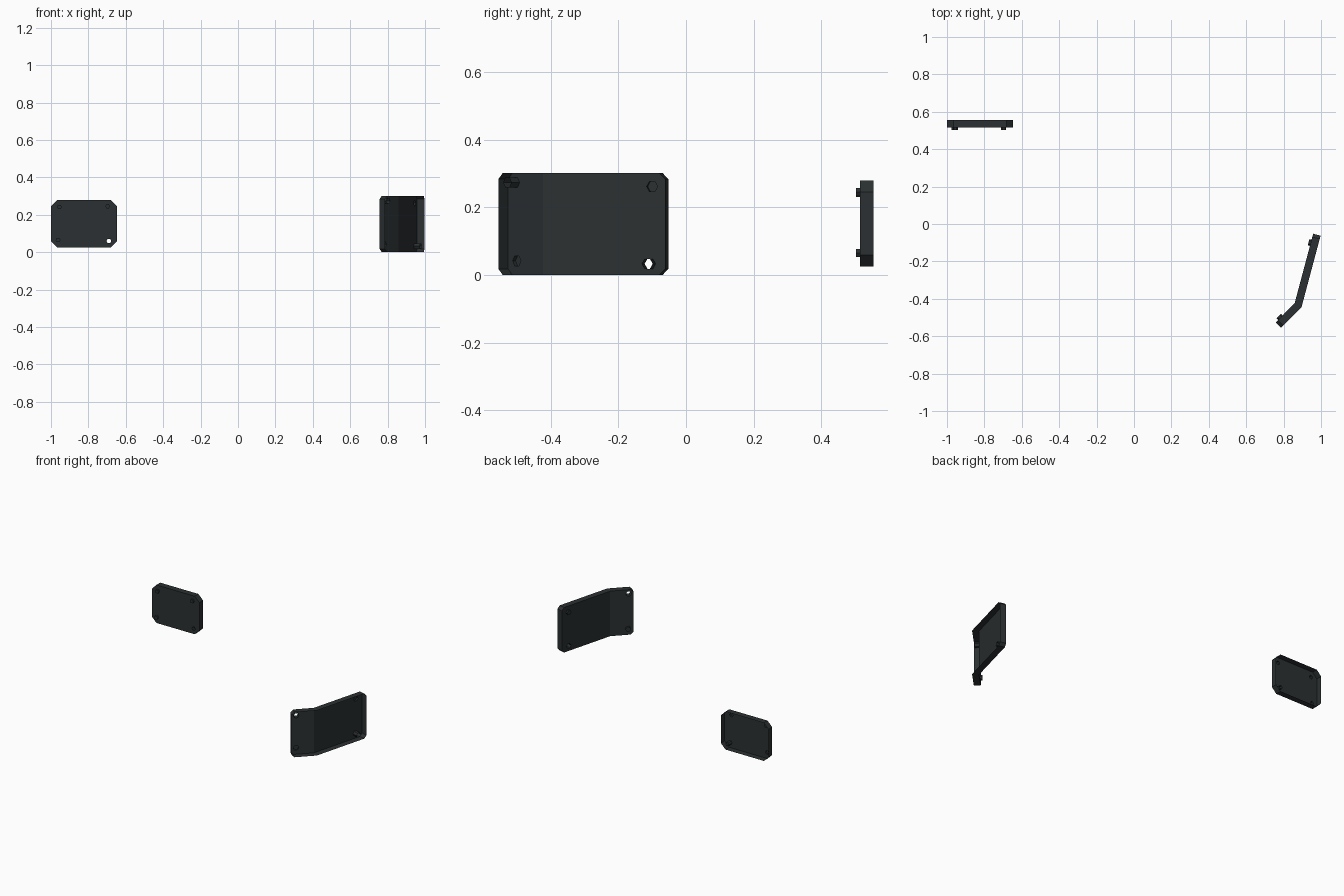
import bpy, bmesh, math
from mathutils import Vector as V

if "Cube" in bpy.data.objects:
    bpy.data.objects.remove(bpy.data.objects["Cube"])

mat = bpy.data.materials.new("dark_slate")
mat.diffuse_color = (0.024, 0.03, 0.032, 1)
mat.use_nodes = True
mat.node_tree.nodes["Principled BSDF"].inputs["Base Color"].default_value = mat.diffuse_color
UP = V((0, 0, 1))


def ring(bm, centre, along, r):
    """Hexagonal ring in the plane of along and z."""
    return [bm.verts.new(centre + r * (math.cos(a) * along + math.sin(a) * UP))
            for a in (math.radians(60 * i) for i in range(6))]


def loop_edges(bm, vs):
    return [bm.edges.get((a, b)) or bm.edges.new((a, b))
            for a, b in zip(vs, vs[1:] + vs[:1])]


def bridge(bm, a, b, closed=True):
    for i in range(len(a) if closed else len(a) - 1):
        j = (i + 1) % len(a)
        bm.faces.new((a[i], a[j], b[j], b[i]))


def cover(name, path, z0, z1, chamfer, depth, r, bump, studs):
    """Thin tray along an xy path: skin, side walls, closed studs and open sockets.
    Each stud is (panel index, distance along panel, z, is_socket)."""
    bm = bmesh.new()
    pts = [V((x, y, 0)) for x, y in path]
    dirs = [(b - a).normalized() for a, b in zip(pts, pts[1:])]
    norms = [V((d.y, -d.x, 0)) for d in dirs]
    # sign: path runs so that the open side is on norms * side
    side = 1 if len(pts) > 2 else -1
    norms = [n * side for n in norms]

    # lower and upper outline with cut corners at both ends
    ends = (pts[0], pts[-1])
    low, high = [], []
    cols = [(pts[0], norms[0], chamfer), (pts[0] + dirs[0] * chamfer, norms[0], 0)]
    for i in range(1, len(pts) - 1):
        m = (norms[i - 1] + norms[i]) / (1 + norms[i - 1].dot(norms[i]))
        cols.append((pts[i], m, 0))
    cols += [(pts[-1] - dirs[-1] * chamfer, norms[-1], 0), (pts[-1], norms[-1], chamfer)]
    outer = []
    for p, n, c in cols:
        low.append(bm.verts.new(p + UP * (z0 + c)))
        high.append(bm.verts.new(p + UP * (z1 - c)))
        outer.append(n)
    outline = low + high[::-1]
    offs = outer + outer[::-1]
    rim = [bm.verts.new(v.co + n * depth) for v, n in zip(outline, offs)]
    bridge(bm, outline, rim)

    # skin panels with hexagonal openings
    last = len(cols) - 1
    cuts = [0] + list(range(2, last - 1)) + [last]
    for k, (a, b) in enumerate(zip(cuts, cuts[1:])):
        edges = loop_edges(bm, low[a:b + 1] + high[a:b + 1][::-1])
        for panel, s, z, socket in studs:
            if panel != k:
                continue
            c = pts[k] + dirs[k] * s + UP * z
            hexa = ring(bm, c, dirs[k], r)
            edges += loop_edges(bm, hexa)
            shift = norms[k] * (depth * 0.85 if socket else -bump)
            tip = [bm.verts.new(v.co + shift) for v in hexa]
            bridge(bm, hexa, tip)
            if not socket:
                bm.faces.new(tip)
        bmesh.ops.triangle_fill(bm, edges=edges, use_beauty=True,
                                normal=-norms[k])
    bmesh.ops.recalc_face_normals(bm, faces=bm.faces)
    me = bpy.data.meshes.new(name)
    bm.to_mesh(me)
    bm.free()
    me.materials.append(mat)
    ob = bpy.data.objects.new(name, me)
    bpy.context.collection.objects.link(ob)
    return ob


# flat cover, open at the back
cover("flat_cover", [(-1.0, 0.515), (-0.648, 0.515)], 0.025, 0.28, 0.034, 0.04,
      0.013, 0.012,
      [(0, 0.045, 0.242, False), (0, 0.303, 0.246, False),
       (0, 0.038, 0.065, False), (0, 0.31, 0.06, True)])

# folded cover, open on its convex side
cover("folded_cover", [(0.757, -0.527), (0.859, -0.423), (0.958, -0.052)],
      0.0, 0.302, 0.018, 0.041, 0.017, 0.012,
      [(0, 0.031, 0.274, True), (0, 0.036, 0.042, False),
       (1, 0.334, 0.262, False), (1, 0.328, 0.033, True)])
